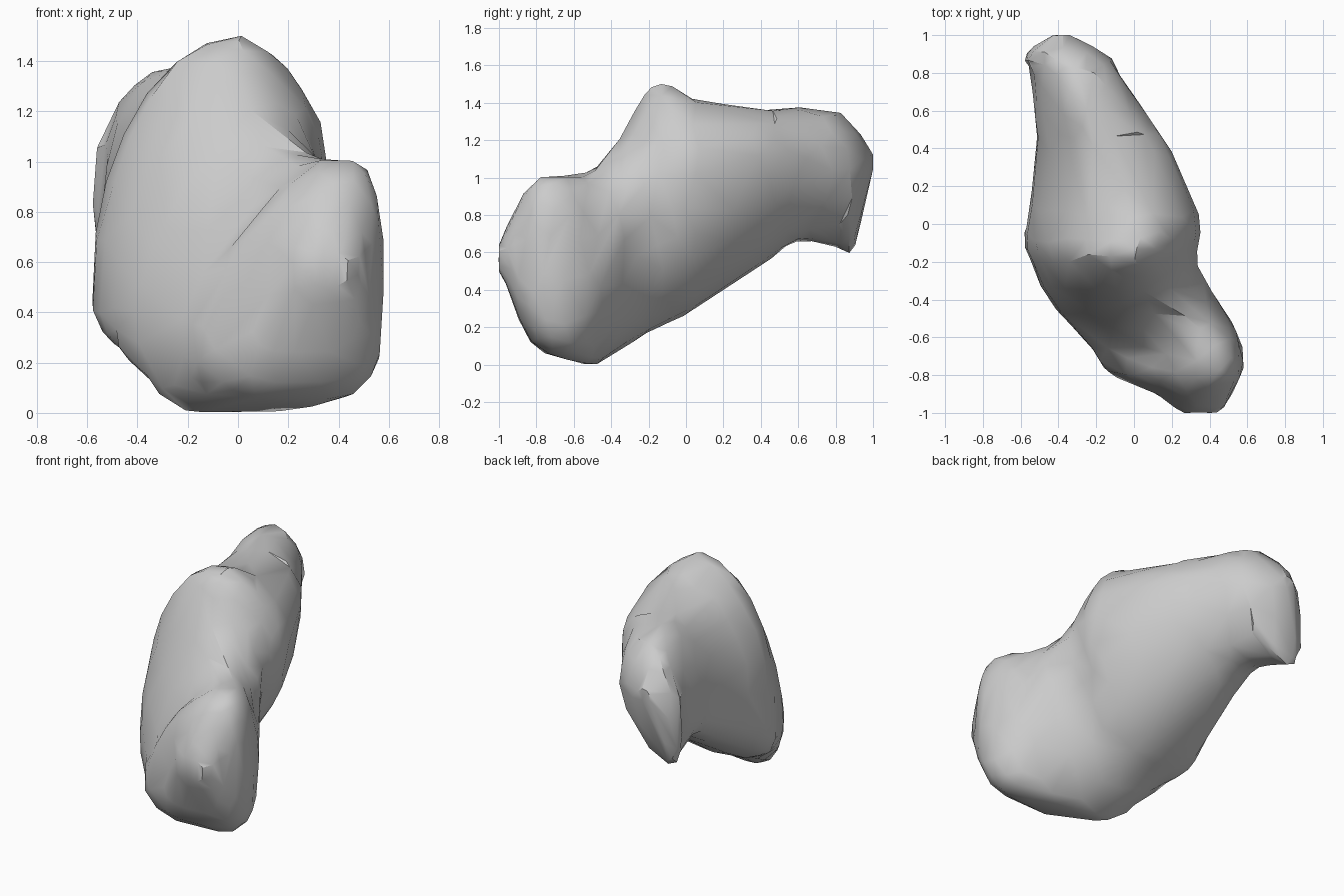
import bpy
import bmesh
import math
import random
from mathutils import Vector

cube = bpy.data.objects.get("Cube")
if cube:
    bpy.data.objects.remove(cube, do_unlink=True)

random.seed(4)
SIDES = 28
STEPS = 3

# Cross-sections from front to back:
# (y, left x, right x, bottom z, top z, crest x, keel x, widest z left, widest z right)
SECTIONS = [
    (-1, .27, .44, .5, .64, .35, .36, .58, .58),
    (-.96, .2, .48, .42, .73, .34, .35, .54, .57),
    (-.88, .08, .53, .21, .89, .38, .25, .36, .55),
    (-.78, -.14, .57, .08, 1, .4, .2, .3, .5),
    (-.65, -.23, .57, .03, 1.01, .33, .1, .33, .45),
    (-.5, -.37, .51, 0, 1.04, .2, -.1, .4, .5),
    (-.35, -.48, .41, .08, 1.22, .02, -.12, .42, .8),
    (-.22, -.54, .34, .16, 1.45, 0, -.15, .45, .95),
    (-.1, -.58, .34, .22, 1.5, 0, -.17, .46, 1),
    (.05, -.56, .34, .3, 1.42, 0, -.2, .58, 1.02),
    (.4, -.52, .19, .53, 1.37, -.15, -.28, .78, 1.1),
    (.6, -.53, .05, .66, 1.37, -.25, -.36, .85, 1.1),
    (.8, -.55, -.08, .63, 1.35, -.3, -.46, .86, 1.1),
    (.9, -.57, -.15, .63, 1.27, -.38, -.49, .88, 1.05),
    (1, -.43, -.34, 1.05, 1.12, -.38, -.39, 1.08, 1.08),
]


def swell(y, centre, width):
    """Soft bump along the body."""
    return math.exp(-((y - centre) / width) ** 2)


def squareness(y, right, upper):
    """Boxy foot, bevelled shoulder behind it and a bevelled tail."""
    foot = swell(y, -.68, .18)
    if right and upper:
        return 2 + 1.5 * foot - .7 * swell(y, -.25, .2)
    if right:
        return 2 + 1.8 * foot - .4 * swell(y, .85, .2)
    if upper:
        return 2 - .6 * foot
    return 2.4 + .4 * foot


def section_point(section, angle):
    """Point on a lopsided rounded outline."""
    y, left, right, bottom, top, crest, keel, z_left, z_right = section
    across, up = math.cos(angle), math.sin(angle)
    power = 2 / squareness(y, across > 0, up > 0)
    middle_x = crest if up > 0 else keel
    side_x = right if across > 0 else left
    middle_z = z_right if across > 0 else z_left
    end_z = top if up > 0 else bottom
    x = middle_x + (side_x - middle_x) * abs(across) ** power
    z = middle_z + (end_z - middle_z) * abs(up) ** power
    return Vector((x, y, z))


def flow(before, start, end, after, t):
    """Smooth curve from start to end, guided by both neighbours."""
    return tuple(
        b + t / 2 * (c - a + t * (2 * a - 5 * b + 4 * c - d + t * (3 * (b - c) + d - a)))
        for a, b, c, d in zip(before, start, end, after))


# In-between outlines along the body
padded = [SECTIONS[0]] + SECTIONS + [SECTIONS[-1]]
outlines = []
for group in zip(padded, padded[1:], padded[2:], padded[3:]):
    outlines += [flow(*group, i / STEPS) for i in range(STEPS)]
outlines.append(SECTIONS[-1])

# Loft the outlines into one closed stone
bm = bmesh.new()
rings = []
for outline in outlines:
    ring = []
    for i in range(SIDES):
        point = section_point(outline, math.tau * i / SIDES)
        chip = [random.uniform(-.006, .006) for axis in range(3)]
        if abs(point.y) > .9:
            chip[1] = 0
        point += Vector(chip)
        point.z = max(point.z, 0)
        ring.append(bm.verts.new(point))
    rings.append(ring)
for near, far in zip(rings, rings[1:]):
    for i in range(SIDES):
        j = (i + 1) % SIDES
        bm.faces.new((near[i], near[j], far[j], far[i]))
bm.faces.new(rings[0])
bm.faces.new(rings[-1])
bmesh.ops.triangulate(bm, faces=bm.faces[:])
bmesh.ops.recalc_face_normals(bm, faces=bm.faces[:])

mesh = bpy.data.meshes.new("boulder")
bm.to_mesh(mesh)
bm.free()
boulder = bpy.data.objects.new("boulder", mesh)
bpy.context.collection.objects.link(boulder)

# Stone colour
stone = bpy.data.materials.new("stone_grey")
stone.use_nodes = True
grey = (.6, .6, .6, 1)
stone.diffuse_color = grey
stone.node_tree.nodes["Principled BSDF"].inputs["Base Color"].default_value = grey
mesh.materials.append(stone)

# Reduce to irregular chipped facets, then smooth the gentle ones
facets = boulder.modifiers.new("facets", 'DECIMATE')
facets.ratio = .28
bpy.ops.object.select_all(action='DESELECT')
boulder.select_set(True)
bpy.context.view_layer.objects.active = boulder
bpy.ops.object.modifier_apply(modifier=facets.name)
bpy.ops.object.shade_smooth_by_angle(angle=math.radians(32))
